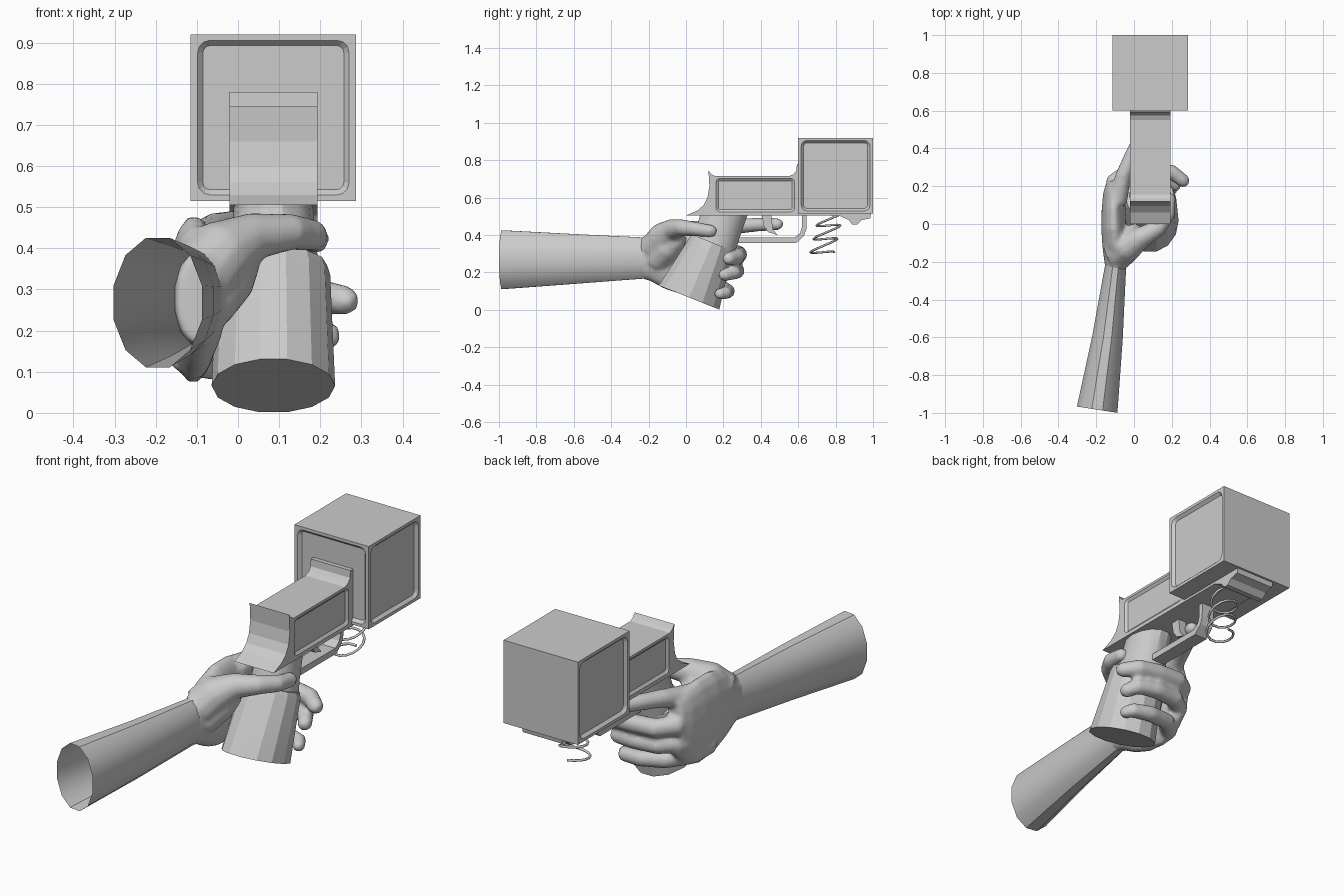
import bpy, bmesh, math
from mathutils import Vector as V

if "Cube" in bpy.data.objects:
    bpy.data.objects.remove(bpy.data.objects["Cube"])

CX = 0.086  # centre plane of the device


def make(name, verts, faces, smooth=None):
    me = bpy.data.meshes.new(name)
    me.from_pydata([tuple(v) for v in verts], [], faces)
    bm = bmesh.new()
    bm.from_mesh(me)
    bmesh.ops.recalc_face_normals(bm, faces=bm.faces[:])
    bm.to_mesh(me)
    bm.free()
    ob = bpy.data.objects.new(name, me)
    bpy.context.collection.objects.link(ob)
    if smooth:
        bpy.ops.object.select_all(action='DESELECT')
        bpy.context.view_layer.objects.active = ob
        ob.select_set(True)
        bpy.ops.object.shade_smooth_by_angle(angle=math.radians(smooth))
    return ob


def skin_rings(rings, caps=True):
    n = len(rings[0])
    verts = [p for r in rings for p in r]
    faces = [(i * n + j, i * n + (j + 1) % n, (i + 1) * n + (j + 1) % n, (i + 1) * n + j)
             for i in range(len(rings) - 1) for j in range(n)]
    if caps:
        faces += [tuple(range(n)), tuple(range(len(verts) - n, len(verts)))]
    return verts, faces


def ellipse(c, u, v, n=12):
    return [V(c) + V(u) * math.cos(a) + V(v) * math.sin(a)
            for a in (2 * math.pi * (k + .5) / n for k in range(n))]


def tube(path, radii):
    """Round limb along a path, with a rounded tip."""
    pts = [V(p) for p in path]
    d = (pts[-1] - pts[-2]).normalized()
    pts.append(pts[-1] + d * radii[-1] * .7)
    radii = list(radii) + [radii[-1] * .55]
    rings = []
    for i, p in enumerate(pts):
        t = (pts[min(i + 1, len(pts) - 1)] - pts[max(i - 1, 0)]).normalized()
        u = t.cross(V((0, 0, 1))).normalized()
        rings.append(ellipse(p, u * radii[i], u.cross(t) * radii[i]))
    return skin_rings(rings)


def extrude_profile(name, pts, half):
    return make(name, *skin_rings([[V((CX + s * half, y, z)) for y, z in pts] for s in (-1, 1)]))


def recess(target, c, u, v, out, depth=.014, r=.03):
    """Cut a round-cornered sunken panel: u and v are half extents, out the outward normal."""
    c, u, v, out = V(c), V(u), V(v), V(out)
    rings = []
    for off, shrink in ((.012, 0), (0, 0), (-depth, .013)):
        ring = []
        for sx, sy, a0 in ((1, 1, 0), (-1, 1, 90), (-1, -1, 180), (1, -1, 270)):
            for k in range(4):
                a = math.radians(a0 + 30 * k)
                ring.append(c + out * off
                            + u.normalized() * (sx * (u.length - r) + (r - shrink) * math.cos(a))
                            + v.normalized() * (sy * (v.length - r) + (r - shrink) * math.sin(a)))
        rings.append(ring)
    cut = make("panel_cutter", *skin_rings(rings))
    cut.hide_render = True
    m = target.modifiers.new("panel", 'BOOLEAN')
    m.operation, m.solver, m.object = 'DIFFERENCE', 'EXACT', cut
    bpy.context.view_layer.objects.active = target
    bpy.ops.object.modifier_apply(modifier=m.name)
    bpy.data.objects.remove(cut)


# Box head with sunken panels on front and both sides
box = extrude_profile("head_box", [(.6, .515), (1, .515), (1, .92), (.6, .92)], .201)
recess(box, (CX, .6, .7175), (.184, 0, 0), (0, 0, .188), (0, -1, 0))
for s in (-1, 1):
    recess(box, (CX + s * .201, .8, .7175), (0, .184, 0), (0, 0, .188), (s, 0, 0))

# Body profile with tail, rear sight, front flare and lower lug
body = extrude_profile("body", [
    (0, .505), (.06, .53), (.095, .56), (.115, .6), (.125, .66), (.12, .745), (.135, .725), (.155, .715),
    (.55, .715), (.575, .725), (.59, .745), (.593, .78), (.62, .78), (.62, .52), (.99, .52),
    (.985, .49), (.94, .48), (.915, .455), (.89, .455), (.87, .48), (.82, .503)], .107)
for s in (-1, 1):
    recess(body, (CX + s * .107, .37, .613), (0, .21, 0), (0, 0, .09), (s, 0, 0), .01, .022)

# Trigger guard and trigger
extrude_profile("trigger_guard", [
    (.645, .51), (.643, .43), (.63, .395), (.59, .357), (.28, .357), (.28, .388), (.58, .386),
    (.61, .41), (.62, .44), (.62, .51)], .035)
extrude_profile("trigger", [(.405, .51), (.415, .45), (.44, .415), (.49, .4), (.465, .43), (.455, .51)], .022)


# Grip: rings given by (rear point, front point, half width)
def grip_ring(y0, z0, y1, z1, hx):
    return ellipse((CX, (y0 + y1) / 2, (z0 + z1) / 2), (0, (y1 - y0) / 2, (z1 - z0) / 2), (hx, 0, 0), 14)


make("grip_sleeve", *skin_rings([
    grip_ring(-.15, .132, .182, 0, .15),
    grip_ring(.015, .385, .248, .29, .138),
    grip_ring(.03, .405, .25, .315, .13)]), smooth=20)
make("grip_neck", *skin_rings([
    grip_ring(.02, .36, .255, .26, .118),
    grip_ring(.05, .43, .285, .37, .105),
    grip_ring(.075, .515, .335, .515, .095)]), smooth=30)

# Coiled wire hanging under the head
cu = bpy.data.curves.new("coil_wire", 'CURVE')
cu.dimensions, cu.bevel_depth, cu.bevel_resolution = '3D', .006, 1
sp = cu.splines.new('POLY')
N = 42
sp.points.add(N)
for i in range(N + 1):
    t = i / N
    a = t * 6 * math.pi
    sp.points[i].co = (CX + .065 * math.sin(a), .775 - .05 * t + .068 * math.cos(a),
                       .505 - .215 * t + .018 * math.cos(a), 1)
bpy.context.collection.objects.link(bpy.data.objects.new("coil_wire", cu))

# Forearm: open tapered tube
make("forearm", *skin_rings([
    ellipse((-.195, -.983, .268), (.111, -.017, 0), (0, 0, .163)),
    ellipse((-.14, -.6, .272), (.083, -.012, 0), (0, 0, .138)),
    ellipse((-.098, -.23, .277), (.058, -.008, 0), (0, 0, .114)),
    ellipse((-.095, -.19, .279), (.057, -.005, 0), (0, 0, .118))], caps=False), smooth=40)

# Hand: palm, fingers and thumb fused into one skin
palm = skin_rings([ellipse((x, y, z), (rx, 0, 0), (0, 0, rz), 16) for y, x, z, rx, rz in (
    (-.245, -.097, .277, .054, .108), (-.19, -.095, .28, .064, .128), (-.12, -.098, .282, .07, .17),
    (-.03, -.106, .28, .068, .2), (.08, -.108, .275, .064, .205), (.17, -.103, .285, .06, .18),
    (.23, -.098, .3, .045, .14))])
limbs = [
    # index, middle, ring, little finger
    ([(-.09, .12, .41), (-.055, .26, .445), (-.01, .37, .455), (.03, .45, .458), (.06, .495, .458)],
     [.055, .042, .038, .036, .032]),
    ([(-.11, .08, .33), (-.10, .23, .31), (-.03, .28, .30), (.086, .285, .295), (.2, .275, .285), (.265, .225, .272)],
     [.055, .048, .045, .043, .041, .036]),
    ([(-.12, .05, .23), (-.11, .19, .215), (-.03, .26, .21), (.09, .272, .208), (.19, .255, .2), (.22, .2, .185)],
     [.055, .047, .043, .042, .039, .034]),
    ([(-.12, 0, .15), (-.11, .12, .13), (-.03, .2, .115), (.09, .225, .1), (.185, .21, .09), (.205, .175, .085)],
     [.055, .044, .04, .038, .035, .03]),
    # thumb crossing behind the grip
    ([(-.09, -.16, .33), (-.035, -.115, .39), (.04, -.07, .43), (.13, -.02, .44), (.18, .05, .432), (.188, .14, .42)],
     [.09, .085, .058, .045, .039, .034]),
    # heel of the thumb
    ([(-.08, -.16, .26), (-.03, -.1, .33), (.0, -.05, .38)], [.07, .075, .06])]
verts, faces = [], []
for v, f in [palm] + [tube(*l) for l in limbs]:
    faces += [tuple(i + len(verts) for i in q) for q in f]
    verts += v
hand = make("hand", verts, faces)
rm = hand.modifiers.new("fuse", 'REMESH')
rm.mode, rm.voxel_size, rm.use_smooth_shade = 'VOXEL', .011, True
sm = hand.modifiers.new("soften", 'SMOOTH')
sm.factor, sm.iterations = .5, 5
